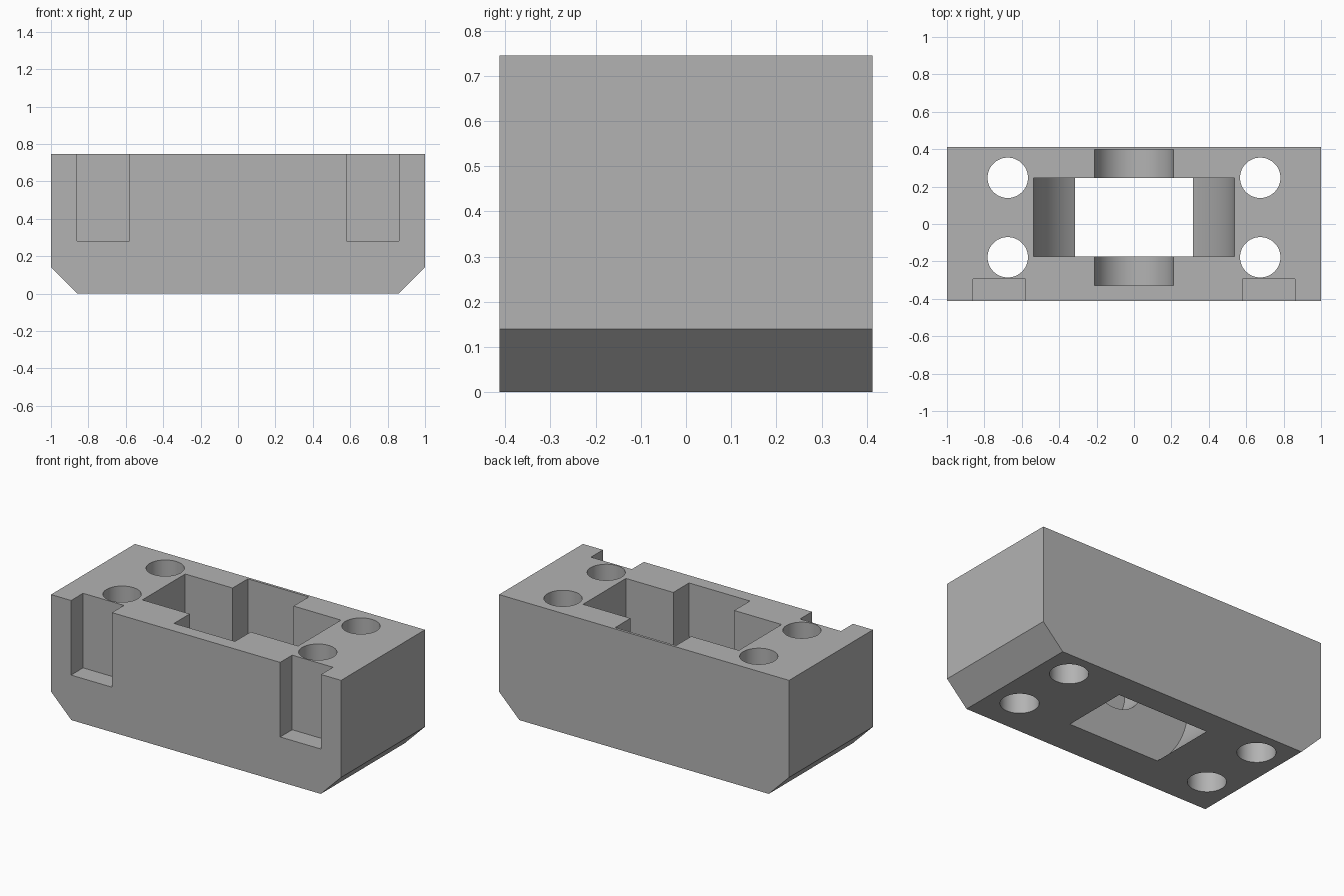
import bpy
import bmesh
import math
from mathutils import Vector

if "Cube" in bpy.data.objects:
    bpy.data.objects.remove(bpy.data.objects["Cube"], do_unlink=True)

HALF_DEPTH, TOP = 0.413, 0.745
OVER = TOP + 0.1            # cutters reach past the top face
PIVOT_Z = 0.435             # shared axis of wheel pocket and axle seat

grey = bpy.data.materials.new("plain grey")
grey.use_nodes = True
grey.diffuse_color = (0.45, 0.45, 0.45, 1)
grey.node_tree.nodes["Principled BSDF"].inputs["Base Color"].default_value = grey.diffuse_color


def prism(name, profile, start, sweep):
    """Extrude a closed profile of 3D points, shifted by start, along sweep."""
    bm = bmesh.new()
    face = bm.faces.new([bm.verts.new(Vector(p) + Vector(start)) for p in profile])
    ext = bmesh.ops.extrude_face_region(bm, geom=[face])
    moved = [g for g in ext["geom"] if isinstance(g, bmesh.types.BMVert)]
    bmesh.ops.translate(bm, verts=moved, vec=sweep)
    bmesh.ops.recalc_face_normals(bm, faces=bm.faces)
    mesh = bpy.data.meshes.new(name)
    bm.to_mesh(mesh)
    bm.free()
    mesh.materials.append(grey)
    obj = bpy.data.objects.new(name, mesh)
    bpy.context.collection.objects.link(obj)
    return obj


def u_slot(name, radius, y0, y1):
    """Round-bottomed slot across y, open at the top."""
    steps = 48
    arc = [(radius * math.cos(a), 0, PIVOT_Z + radius * math.sin(a))
           for a in (math.pi + math.pi * i / steps for i in range(steps + 1))]
    profile = [(-radius, 0, OVER)] + arc + [(radius, 0, OVER)]
    return prism(name, profile, (0, y0, 0), (0, y1 - y0, 0))


# Block with chamfered lower ends
outline = [(-0.86, 0, 0), (0.86, 0, 0), (1, 0, 0.14),
           (1, 0, TOP), (-1, 0, TOP), (-1, 0, 0.14)]
block = prism("bearing_block", outline, (0, -HALF_DEPTH, 0), (0, 2 * HALF_DEPTH, 0))

# Wheel pocket (breaks through the base) and axle seat
cutters = [u_slot("wheel_pocket_cutter", 0.537, -0.175, 0.247),
           u_slot("axle_seat_cutter", 0.21, -0.33, 0.397)]

for side in (-1, 1):
    # Vertical bolt holes
    for y in (-0.178, 0.247):
        ring = [(0.108 * math.cos(math.tau * i / 48), 0.108 * math.sin(math.tau * i / 48), 0)
                for i in range(48)]
        cutters.append(prism("bolt_hole_cutter", ring, (side * 0.675, y, -0.1), (0, 0, 1)))
    # Notches in the front face
    notch = [(side * 0.58, 0, 0.28), (side * 0.862, 0, 0.28),
             (side * 0.862, 0, OVER), (side * 0.58, 0, OVER)]
    cutters.append(prism("front_notch_cutter", notch, (0, -0.5, 0), (0, 0.205, 0)))

# Cut everything out, then bake the result
for cutter in cutters:
    cutter.hide_render = True
    mod = block.modifiers.new(cutter.name, "BOOLEAN")
    mod.operation = "DIFFERENCE"
    mod.solver = "EXACT"
    mod.object = cutter
bpy.context.view_layer.update()
baked = bpy.data.meshes.new_from_object(
    block.evaluated_get(bpy.context.evaluated_depsgraph_get()))
block.modifiers.clear()
block.data = baked
baked.name = "bearing_block"
for cutter in cutters:
    bpy.data.objects.remove(cutter, do_unlink=True)

# Smooth curved walls, crisp edges
bpy.ops.object.select_all(action="DESELECT")
block.select_set(True)
bpy.context.view_layer.objects.active = block
bpy.ops.object.shade_smooth_by_angle(angle=math.radians(30))
